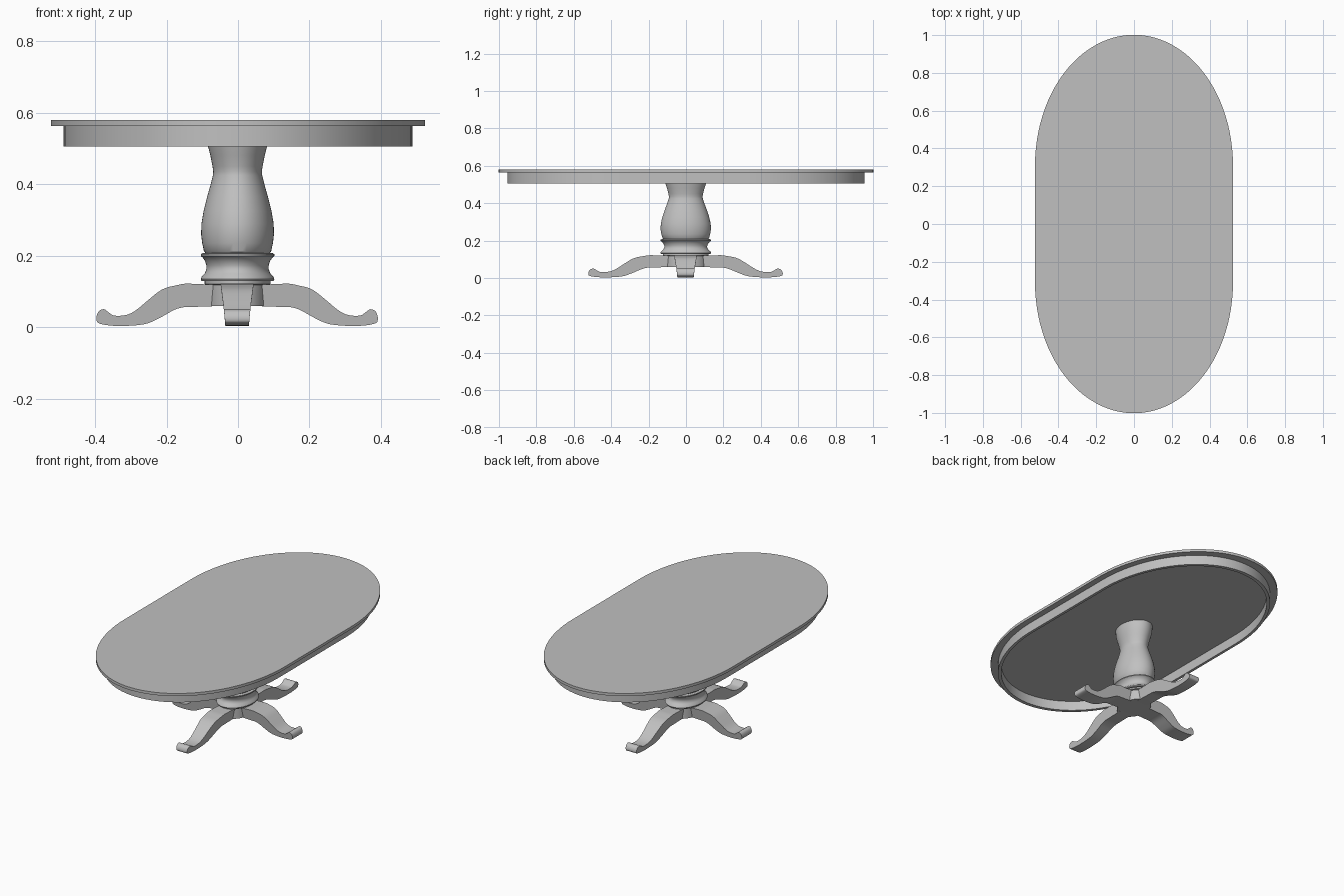
import bpy, bmesh, math

cube = bpy.data.objects.get("Cube")
if cube:
    bpy.data.objects.remove(cube, do_unlink=True)

grey = bpy.data.materials.new("grey_wood")
grey.use_nodes = True
grey.diffuse_color = (0.53, 0.53, 0.53, 1)
grey.node_tree.nodes["Principled BSDF"].inputs["Base Color"].default_value = grey.diffuse_color

STRETCH = 1.32      # everything round is longer along y
HALF_LEAF = 0.31    # half length of the straight middle section
TOP_Z, SLAB_Z, APRON_Z = 0.579, 0.563, 0.506
BASE_X = BASE_Y = -0.0025


def make(name, bm, smooth=True):
    bmesh.ops.recalc_face_normals(bm, faces=bm.faces)
    mesh = bpy.data.meshes.new(name)
    bm.to_mesh(mesh)
    bm.free()
    mesh.materials.append(grey)
    obj = bpy.data.objects.new(name, mesh)
    bpy.context.collection.objects.link(obj)
    if smooth:
        bpy.ops.object.select_all(action="DESELECT")
        obj.select_set(True)
        bpy.context.view_layer.objects.active = obj
        bpy.ops.object.shade_smooth_by_angle(angle=math.radians(32))
    return obj


def prism(name, outline, z0, z1):
    """Extrude a flat outline between two heights."""
    bm = bmesh.new()
    low = bm.faces.new([bm.verts.new((x, y, z0)) for x, y in outline])
    ext = bmesh.ops.extrude_face_region(bm, geom=[low], use_keep_orig=True)
    for v in ext["geom"]:
        if isinstance(v, bmesh.types.BMVert):
            v.co.z = z1
    return make(name, bm)


def half_oval(radius, side, steps=48):
    """Points along one rounded end, from +x to -x (side = 1 is the back)."""
    arc = [math.pi * i / steps for i in range(steps + 1)]
    return [(radius * math.cos(a), side * (HALF_LEAF + radius * STRETCH * math.sin(a)))
            for a in arc]


def lathe(name, profile, steps=48):
    """Turn a (radius, z) profile and stretch it along y."""
    bm = bmesh.new()
    rings = []
    for r, z in profile:
        rings.append([bm.verts.new((BASE_X / 2 + r * math.cos(math.tau * i / steps),
                                    BASE_Y / 2 + r * STRETCH * math.sin(math.tau * i / steps), z))
                      for i in range(steps)])
    for a, b in zip(rings, rings[1:]):
        for i in range(steps):
            j = (i + 1) % steps
            bm.faces.new((a[i], a[j], b[j], b[i]))
    bm.faces.new(rings[0])
    bm.faces.new(rings[-1])
    return make(name, bm)


def curve_points(points, steps=4):
    """Smooth a closed list of points with a Catmull-Rom spline."""
    out, n = [], len(points)
    for i in range(n):
        p, q, r, s = (points[(i + k) % n] for k in (-1, 0, 1, 2))
        for k in range(steps):
            t = k / steps
            out.append(tuple(
                q[c] + 0.5 * t * (r[c] - p[c] + t * (2 * p[c] - 5 * q[c] + 4 * r[c] - s[c]
                                  + t * (3 * (q[c] - r[c]) + s[c] - p[c])))
                for c in (0, 1)))
    return out


# Table top: two rounded ends and a straight middle leaf
R_TOP = 0.524
prism("back_top_panel", half_oval(R_TOP, 1), SLAB_Z, TOP_Z)
prism("front_top_panel", half_oval(R_TOP, -1), SLAB_Z, TOP_Z)
prism("middle_top_leaf", [(-R_TOP, -HALF_LEAF), (R_TOP, -HALF_LEAF),
                          (R_TOP, HALF_LEAF), (-R_TOP, HALF_LEAF)], SLAB_Z, TOP_Z)

# Apron: a thin wall that follows the top
bm = bmesh.new()
loops = []
for radius, z in ((0.488, SLAB_Z), (0.488, APRON_Z), (0.472, APRON_Z), (0.472, SLAB_Z)):
    path = half_oval(radius, 1) + half_oval(radius, -1)[::-1]
    loops.append([bm.verts.new((x, y, z)) for x, y in path])
for a, b in zip(loops, loops[1:]):
    for i in range(len(a)):
        j = (i + 1) % len(a)
        bm.faces.new((a[i], a[j], b[j], b[i]))
make("apron", bm)

# Turned pedestal
lathe("column", [(0.088, 0.205), (0.094, 0.212), (0.099, 0.235), (0.102, 0.26),
                 (0.101, 0.29), (0.095, 0.325), (0.085, 0.365), (0.075, 0.4),
                 (0.069, 0.425), (0.068, 0.435), (0.070, 0.45), (0.076, 0.48),
                 (0.083, 0.507), (0.088, 0.535), (0.090, SLAB_Z)])
lathe("collar", [(0.085, 0.128), (0.101, 0.129), (0.103, 0.134), (0.100, 0.142),
                 (0.092, 0.15), (0.087, 0.162), (0.087, 0.172), (0.091, 0.185),
                 (0.098, 0.195), (0.103, 0.199), (0.103, 0.204), (0.098, 0.207),
                 (0.088, 0.207)])
lathe("hub", [(0.083, 0.059), (0.083, 0.118), (0.092, 0.12), (0.092, 0.13)])

# Four curved legs, side profile as (distance from the middle, height)
leg_profile = curve_points([
    (0.13, 0.118), (0.178, 0.115), (0.212, 0.104), (0.246, 0.078), (0.282, 0.048),
    (0.31, 0.034), (0.343, 0.032), (0.358, 0.04), (0.373, 0.05), (0.388, 0.043),
    (0.394, 0.022), (0.383, 0.009), (0.33, 0.003), (0.26, 0.008), (0.218, 0.025),
    (0.176, 0.048), (0.148, 0.056), (0.12, 0.059)])
# Carry the profile straight into the hub
cut = max(range(len(leg_profile)), key=lambda i: (leg_profile[i][0] < 0.1325, leg_profile[i][1]))
leg_profile = [(0.05, 0.118)] + [p for p in leg_profile if p[0] > 0.132] + [(0.05, 0.059)]

for name, angle in (("left_leg", 0), ("back_leg", 90), ("right_leg", 180), ("front_leg", 270)):
    c, s = round(math.cos(math.radians(angle))), round(math.sin(math.radians(angle)))
    bm = bmesh.new()
    sides = []
    for sign in (-1, 1):
        row = []
        for d, z in leg_profile:
            w = sign * (0.033 + 0.013 * max(0, z / 0.118) ** 1.3)
            row.append(bm.verts.new((BASE_X + d * c - w * s,
                                     BASE_Y + (d * s + w * c) * STRETCH, max(z, 0))))
        sides.append(row)
        bm.faces.new(row)
    for i in range(len(leg_profile)):
        j = (i + 1) % len(leg_profile)
        bm.faces.new((sides[0][i], sides[0][j], sides[1][j], sides[1][i]))
    make(name, bm)
